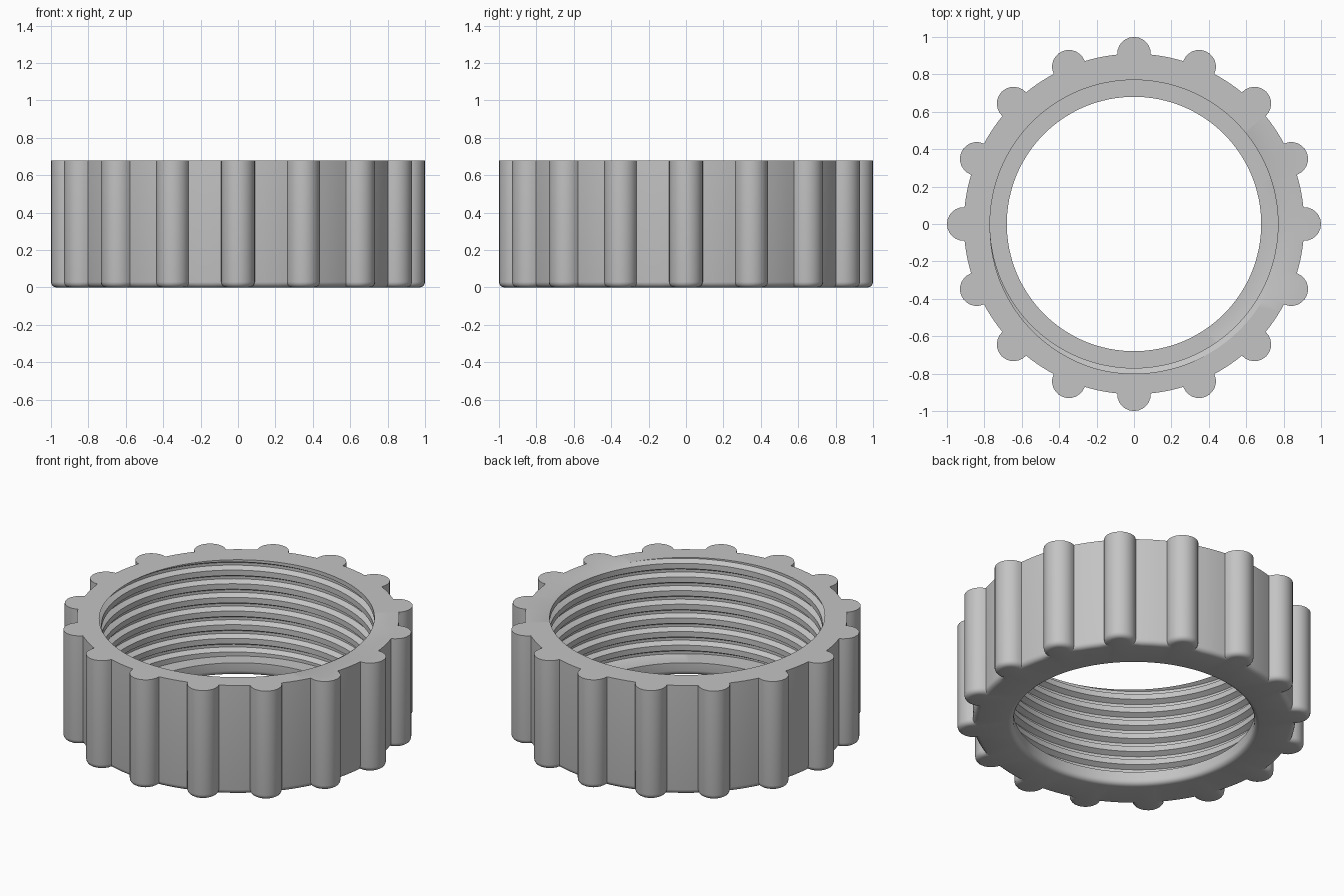
import bpy, bmesh
from math import pi, sin, cos, acos, atan2, radians, hypot

cube = bpy.data.objects.get("Cube")
if cube:
    bpy.data.objects.remove(cube, do_unlink=True)

# Main dimensions
HEIGHT, BODY_R, LOBE_R, LOBES = 0.68, 0.91, 0.09, 16
HOLE_R, LIP_H = 0.68, 0.08
CREST_R, ROOT_R, PITCH = 0.77, 0.80, 0.085
FILLET, FILLET_STEPS = 0.03, 4
LOBE_STEPS, BODY_STEPS = 12, 4
THREAD_BASE = HEIGHT - 0.51 * PITCH
BREAKS = (0, 0.4, 0.6, 0.8)


def outline(inset):
    """Grip outline, shrunk by inset, as a run of points around one full turn."""
    body, lobe = BODY_R - inset, LOBE_R - inset
    meet = acos((body ** 2 + BODY_R ** 2 - lobe ** 2) / (2 * body * BODY_R))
    swing = atan2(body * sin(meet), body * cos(meet) - BODY_R)
    step = 2 * pi / LOBES
    points = []
    for n in range(LOBES):
        turn = n * step
        for i in range(LOBE_STEPS + 1):
            a = swing * (2 * i / LOBE_STEPS - 1)
            x, y = BODY_R + lobe * cos(a), lobe * sin(a)
            points.append((hypot(x, y), turn + atan2(y, x)))
        for i in range(1, BODY_STEPS):
            a = meet + (step - 2 * meet) * i / BODY_STEPS
            points.append((body, turn + a))
    points.append((points[0][0], points[0][1] + 2 * pi))
    return points


def thread_radius(z, angle):
    """Trapezoid thread profile on a right-handed helix."""
    f = ((z - THREAD_BASE) / PITCH - angle / (2 * pi)) % 1
    rise = min(max((f - 0.4) / 0.2, 0), 1) - max((f - 0.8) / 0.2, 0)
    return CREST_R + (ROOT_R - CREST_R) * rise


# Outline of each fillet level, from the wall down to the underside
arc = [i / FILLET_STEPS * pi / 2 for i in range(FILLET_STEPS + 1)]
levels = [(outline(FILLET * (1 - cos(a))), FILLET * (1 - sin(a))) for a in arc]

bm = bmesh.new()
columns = []
for j, (outer_r, angle) in enumerate(levels[0][0]):
    # Rounded lower edge of the hole and the lip wall
    section = [(HOLE_R + FILLET * (1 - cos(a)), angle, FILLET * (1 - sin(a)))
               for a in reversed(arc)]
    section.append((HOLE_R, angle, LIP_H))
    # Internal thread, trimmed at the lip and the top rim
    for turn in range(-9, 2):
        for f in BREAKS:
            z = THREAD_BASE + PITCH * (turn + f + angle / (2 * pi))
            z = min(max(z, LIP_H), HEIGHT)
            section.append((thread_radius(z, angle), angle, z))
    # Outer wall and rounded lower edge
    section.append((outer_r, angle, HEIGHT))
    for points, z in levels:
        section.append((*points[j], z))
    columns.append([bm.verts.new((r * cos(a), r * sin(a), z))
                    for r, a, z in section])

# Skin neighbouring sections into a closed ring
count = len(columns[0])
for left, right in zip(columns, columns[1:]):
    for i in range(count):
        k = (i + 1) % count
        bm.faces.new((left[i], right[i], right[k], left[k]))
bmesh.ops.remove_doubles(bm, verts=bm.verts[:], dist=1e-5)
bmesh.ops.recalc_face_normals(bm, faces=bm.faces[:])

mesh = bpy.data.meshes.new("threaded_ring_nut")
bm.to_mesh(mesh)
bm.free()
ring = bpy.data.objects.new("threaded_ring_nut", mesh)
bpy.context.collection.objects.link(ring)

# Plain grey finish
grey = bpy.data.materials.new("light_grey")
grey.use_nodes = True
colour = (0.55, 0.55, 0.55, 1)
grey.diffuse_color = colour
grey.node_tree.nodes["Principled BSDF"].inputs["Base Color"].default_value = colour
mesh.materials.append(grey)

bpy.ops.object.select_all(action='DESELECT')
ring.select_set(True)
bpy.context.view_layer.objects.active = ring
bpy.ops.object.shade_smooth_by_angle(angle=radians(30))
